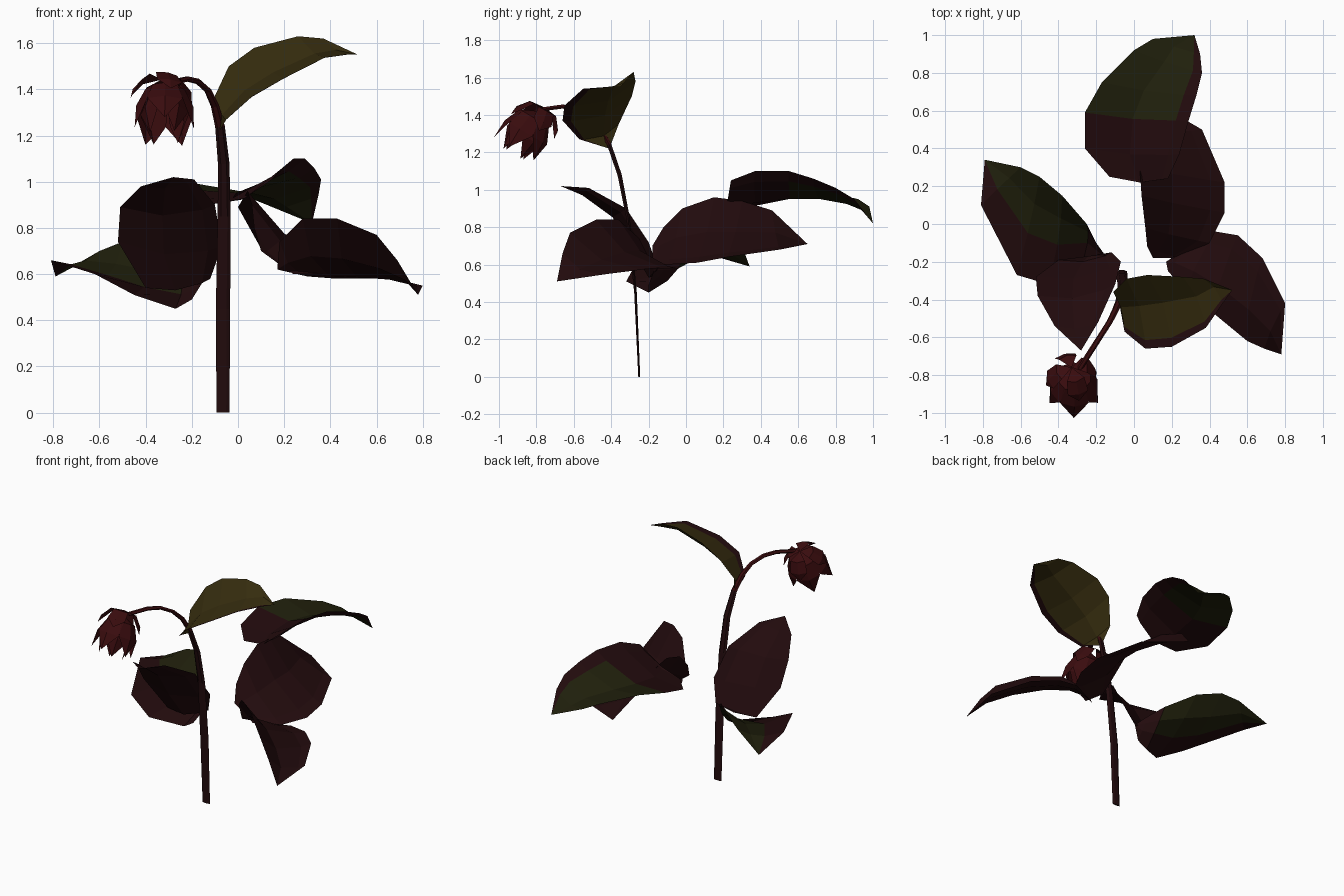
import bpy, bmesh, math
from mathutils import Vector

if "Cube" in bpy.data.objects:
    bpy.data.objects.remove(bpy.data.objects["Cube"], do_unlink=True)


def material(name, rgb):
    m = bpy.data.materials.new(name)
    m.use_nodes = True
    m.diffuse_color = (*rgb, 1)
    bsdf = m.node_tree.nodes["Principled BSDF"]
    bsdf.inputs["Base Color"].default_value = (*rgb, 1)
    bsdf.inputs["Roughness"].default_value = 0.9
    return m


MAROON = material("dark maroon", (0.016, 0.0033, 0.004))
GREEN = material("dark green", (0.014, 0.0138, 0.0035))
OLIVE = material("olive", (0.036, 0.025, 0.0045))
RED = material("deep red", (0.041, 0.0035, 0.0042))


def finish(bm, name, mats):
    me = bpy.data.meshes.new(name)
    bm.normal_update()
    bm.to_mesh(me)
    bm.free()
    for m in mats:
        me.materials.append(m)
    ob = bpy.data.objects.new(name, me)
    bpy.context.collection.objects.link(ob)
    return ob


def skin(bm, rows, mat_rule=lambda r, c: 0):
    """Join rows of points; a row of one point closes to a tip."""
    grid = [[bm.verts.new(p) for p in row] for row in rows]
    for r, (a, b) in enumerate(zip(grid, grid[1:])):
        for c in range(max(len(a), len(b)) - 1):
            if len(a) == 1:
                vs = (a[0], b[c + 1], b[c])
            elif len(b) == 1:
                vs = (a[c], a[c + 1], b[0])
            else:
                vs = (a[c], a[c + 1], b[c + 1], b[c])
            bm.faces.new(vs).material_index = mat_rule(r, c)


def leaf(name, base, tip, plain_edge, rim_edge, mats, sag, green_from=0, rim=0.86):
    """Blade between two edges, cupped in proportion to its width, with a rim strip."""
    rows = [[base]]
    for p, q in zip(plain_edge, rim_edge):
        p, q = Vector(p), Vector(q)
        across = (q - p).normalized()
        normal = across.cross((Vector(tip) - Vector(base)).normalized()).normalized()
        if normal.z < 0:
            normal = -normal
        depth = sag * (q - p).length
        rows.append([p.lerp(q, t) - normal * depth * 4 * t * (1 - t)
                     for t in (0, rim * 0.5, rim, 1)])
    rows.append([tip])
    bm = bmesh.new()
    last = len(mats) - 1
    skin(bm, rows, lambda r, c: last if r >= green_from and c < 2 else 0)
    bm.normal_update()
    if sum(f.normal.z * f.calc_area() for f in bm.faces) < 0:
        bmesh.ops.reverse_faces(bm, faces=bm.faces[:])
    return finish(bm, name, mats)


# Leaves
leaf("upper_leaf", (-.08, -.41, 1.22), (.52, -.35, 1.55),
     [(-.11, -.36, 1.35), (-.04, -.29, 1.5), (.07, -.27, 1.58), (.26, -.28, 1.63), (.37, -.29, 1.62)],
     [(-.05, -.57, 1.27), (.06, -.66, 1.37), (.2, -.65, 1.45), (.38, -.55, 1.54), (.47, -.42, 1.55)],
     [MAROON, OLIVE], 0.14, 0, 0.9)

leaf("back_leaf", (.03, .22, .93), (.32, 1.0, .82),
     [(-.13, .25, .9), (-.26, .4, .92), (-.26, .59, .97), (-.17, .75, .99), (0, .92, .95), (.1, .98, .91)],
     [(.18, .24, 1.05), (.24, .37, 1.1), (.29, .55, 1.1), (.33, .68, 1.06), (.36, .8, 1.01), (.35, .9, .95)],
     [MAROON, GREEN], 0.14, 3)

leaf("inner_left_leaf", (.1, -.18, .7), (.1, .65, .71),
     [(.07, -.12, .8), (.06, -.02, .9), (.04, .15, .96), (.03, .3, .94), (0, .46, .89)],
     [(.24, -.18, .6), (.4, -.1, .6), (.48, .06, .61), (.48, .22, .64), (.36, .5, .68)],
     [MAROON], 0.08)

leaf("left_leaf", (.17, -.2, .62), (.78, -.69, .51),
     [(.18, -.25, .74), (.28, -.36, .84), (.43, -.48, .84), (.6, -.62, .77), (.69, -.66, .66)],
     [(.3, -.11, .59), (.43, -.04, .58), (.55, -.06, .58), (.68, -.18, .58), (.8, -.42, .55)],
     [MAROON], 0.15)

leaf("right_leaf", (-.15, -.17, .57), (-.79, .34, .59),
     [(-.2, -.1, .62), (-.25, 0, .66), (-.38, .15, .73), (-.5, .25, .74), (-.6, .3, .7)],
     [(-.2, -.2, .49), (-.27, -.2, .45), (-.45, -.32, .51), (-.62, -.27, .6), (-.81, .1, .66)],
     [MAROON, GREEN], 0.12, 2, 0.6)

leaf("front_right_leaf", (-.24, -.17, .54), (-.28, -.67, 1.02),
     [(-.4, -.19, .54), (-.52, -.28, .74), (-.51, -.38, .89), (-.42, -.54, .98)],
     [(-.12, -.15, .58), (-.07, -.2, .72), (-.1, -.32, .9), (-.19, -.52, 1.01)],
     [MAROON], 0.14)

# Flat arching stem: position, half width, half thickness
path = [((-.065, -.25, 0), .028, .006), ((-.065, -.27, .45), .031, .008),
        ((-.06, -.31, .85), .028, .011), ((-.062, -.355, 1.08), .025, .013),
        ((-.078, -.41, 1.24), .021, .013), ((-.1, -.46, 1.33), .018, .013),
        ((-.13, -.52, 1.395), .016, .012), ((-.175, -.59, 1.435), .015, .012),
        ((-.22, -.66, 1.445), .015, .012), ((-.29, -.77, 1.43), .015, .012)]
points = [Vector(p[0]) for p in path]
rings = []
for i, (_, w, t) in enumerate(path):
    tangent = (points[min(i + 1, len(path) - 1)] - points[max(i - 1, 0)]).normalized()
    side = Vector((1, 0, 0))
    side = (side - tangent * side.dot(tangent)).normalized()
    out = tangent.cross(side)
    angles = [math.tau * k / 6 for k in range(7)]
    rings.append([points[i] + side * w * math.cos(a) + out * t * math.sin(a) for a in angles])
bm = bmesh.new()
skin(bm, rings, lambda r, c: 1 if r >= 4 else 0)
bmesh.ops.remove_doubles(bm, verts=bm.verts[:], dist=0.0001)
bmesh.ops.holes_fill(bm, edges=[e for e in bm.edges if e.is_boundary])
bmesh.ops.recalc_face_normals(bm, faces=bm.faces[:])
finish(bm, "stem", [MAROON, RED])

# Nodding flower: axis points down and forward
top = Vector((-.315, -.79, 1.42))
axis = Vector((-.02, -.5, -.86)).normalized()
u_dir = Vector((1, 0, 0))
u_dir = (u_dir - axis * u_dir.dot(axis)).normalized()
v_dir = axis.cross(u_dir)


def petal_ring(name, count, phase, profile, widths, origin=top):
    """Ring of pointed petals: profile gives radius and depth along the axis."""
    bm = bmesh.new()
    for k in range(count):
        mid = phase + math.tau * k / count
        rows = []
        for (rad, depth), w in zip(profile, widths):
            spread = [0] if w == 0 else [-w, 0, w]
            rows.append([origin + axis * depth
                         + (u_dir * math.cos(mid + s) + v_dir * math.sin(mid + s)) * rad
                         for s in spread])
        skin(bm, rows)
    bmesh.ops.recalc_face_normals(bm, faces=bm.faces[:])
    return finish(bm, name, [RED])


petal_ring("outer_petals", 5, 0.3,
           [(0, 0), (.09, .04), (.13, .13), (.135, .24)], [0, .68, .62, 0])
petal_ring("inner_petals", 4, 0.93,
           [(0, .01), (.075, .05), (.105, .15), (.075, .265)], [0, .8, .7, 0])
petal_ring("sepals", 4, -math.pi / 2 - 0.3,
           [(0, -.02), (.085, -.01), (.13, .05), (.14, .1)], [0, .6, .45, 0],
           top + Vector((-.015, .02, .005)))
